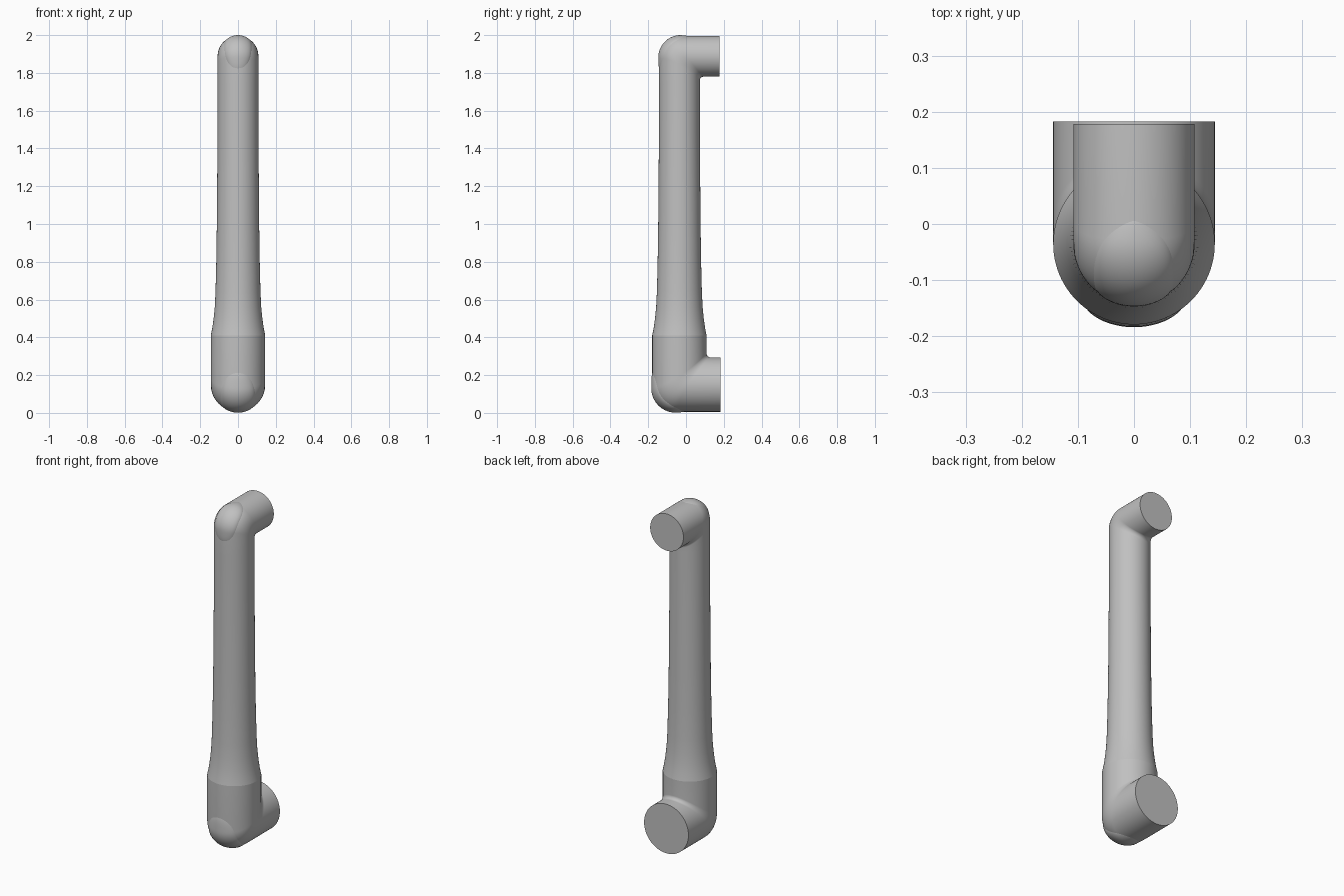
import bpy, bmesh
from math import pi, sin, cos

if "Cube" in bpy.data.objects:
    bpy.data.objects.remove(bpy.data.objects["Cube"])

AXIS_Y = -0.035
SIDES = 96
ARC_STEPS = 14

grey = bpy.data.materials.new("satin_grey")
grey.use_nodes = True
grey.diffuse_color = (0.53, 0.53, 0.53, 1)
grey.node_tree.nodes["Principled BSDF"].inputs["Base Color"].default_value = (0.53, 0.53, 0.53, 1)

# Each elbow: radius, height of its stub axis, up or down, outer bend, stub end
LOWER = dict(r=0.144, zc=0.15, sign=-1, outer=0.125, end=0.183)
UPPER = dict(r=0.108, zc=1.888, sign=1, outer=0.115, end=0.178)


def bend(e, a):
    """Bend radius around the elbow: wide outside, tight inside."""
    return 0.02 + (e["outer"] - 0.02) * ((1 + cos(a)) / 2) ** 2


def elbow_point(e, a, s, lift=0.0):
    """Point at angle a, at distance s past the middle of the bend."""
    f, r = bend(e, a) + lift, e["r"] + lift
    y, h = AXIS_Y - r * cos(a), r * cos(a)
    half = f * pi / 4
    if s < -half:
        h += s + half - f
    elif s > half:
        y += f + s - half
    else:
        t = pi / 4 + s / f
        y += f - f * cos(t)
        h += f * sin(t) - f
    return (r * sin(a), y, e["zc"] + e["sign"] * h)


def elbow_rings(e):
    """Rings from the column through the bend to the flat stub end."""
    angles = [2 * pi * i / SIDES for i in range(SIDES)]
    rings = []
    for k in range(ARC_STEPS + 1):
        u = 2 * k / ARC_STEPS - 1
        rings.append([elbow_point(e, a, u * bend(e, a) * pi / 4) for a in angles])
    rings.append([(x, e["end"], z) for x, y, z in rings[-1]])
    return rings


def finish(name, bm):
    bmesh.ops.recalc_face_normals(bm, faces=bm.faces)
    mesh = bpy.data.meshes.new(name)
    bm.to_mesh(mesh)
    bm.free()
    mesh.materials.append(grey)
    ob = bpy.data.objects.new(name, mesh)
    bpy.context.collection.objects.link(ob)
    bpy.ops.object.select_all(action="DESELECT")
    ob.select_set(True)
    bpy.context.view_layer.objects.active = ob
    bpy.ops.object.shade_smooth_by_angle(angle=pi / 5)
    return ob


def bridge(bm, lower, upper):
    n = len(lower)
    for i in range(n):
        j = (i + 1) % n
        bm.faces.new((lower[i], lower[j], upper[j], upper[i]))


# Arm tube: lower elbow, flared column, upper elbow
COLUMN = [(0.41, 0.144), (0.45, 0.136), (0.50, 0.129), (0.56, 0.123), (0.64, 0.119),
          (0.80, 0.115), (1.0, 0.112), (1.25, 0.110), (1.5, 0.108), (1.74, 0.108)]
column = [[(r * sin(2 * pi * i / SIDES), AXIS_Y - r * cos(2 * pi * i / SIDES), z)
           for i in range(SIDES)] for z, r in COLUMN]
bm = bmesh.new()
rings = [[bm.verts.new(p) for p in ring]
         for ring in elbow_rings(LOWER)[::-1] + column + elbow_rings(UPPER)]
for first, second in zip(rings, rings[1:]):
    bridge(bm, first, second)
bm.faces.new(rings[0])
bm.faces.new(rings[-1])
arm = finish("arm_tube", bm)

# Crisp seam where the lower housing meets the flare
seam_z = COLUMN[0][0]
for edge in arm.data.edges:
    if all(abs(arm.data.vertices[v].co.z - seam_z) < 1e-4 for v in edge.vertices):
        edge.use_edge_sharp = True


def corner_cap(name, e, width, down, back, lift, point):
    """Slightly raised pillow cover over the outside of an elbow."""
    steps, around = 14, 64
    bm = bmesh.new()
    centre = bm.verts.new(elbow_point(e, 0, 0, lift))
    rings = []
    for k in range(1, steps + 1):
        q = k / steps
        height = lift - (lift + 0.003) * q ** 8
        ring = []
        for i in range(around):
            t = 2 * pi * i / around
            c, s = cos(t), sin(t)
            # the end over the stub tapers more than the front end
            taper = abs(c) ** (point if s > 0 else 1)
            a = width * q * taper * (1 if c > 0 else -1)
            ring.append(bm.verts.new(elbow_point(e, a, q * s * (back if s > 0 else down), height)))
        rings.append(ring)
    for i in range(around):
        bm.faces.new((centre, rings[0][i], rings[0][(i + 1) % around]))
    for first, second in zip(rings, rings[1:]):
        bridge(bm, first, second)
    ob = finish(name, bm)
    # face the cover outwards, away from the tube
    top = ob.data.polygons[0]
    if top.normal.y > 0:
        ob.data.flip_normals()


corner_cap("lower_corner_cap", LOWER, 0.74, 0.19, 0.15, 0.005, 1.2)
corner_cap("upper_corner_cap", UPPER, 0.78, 0.158, 0.133, 0.004, 1.4)
